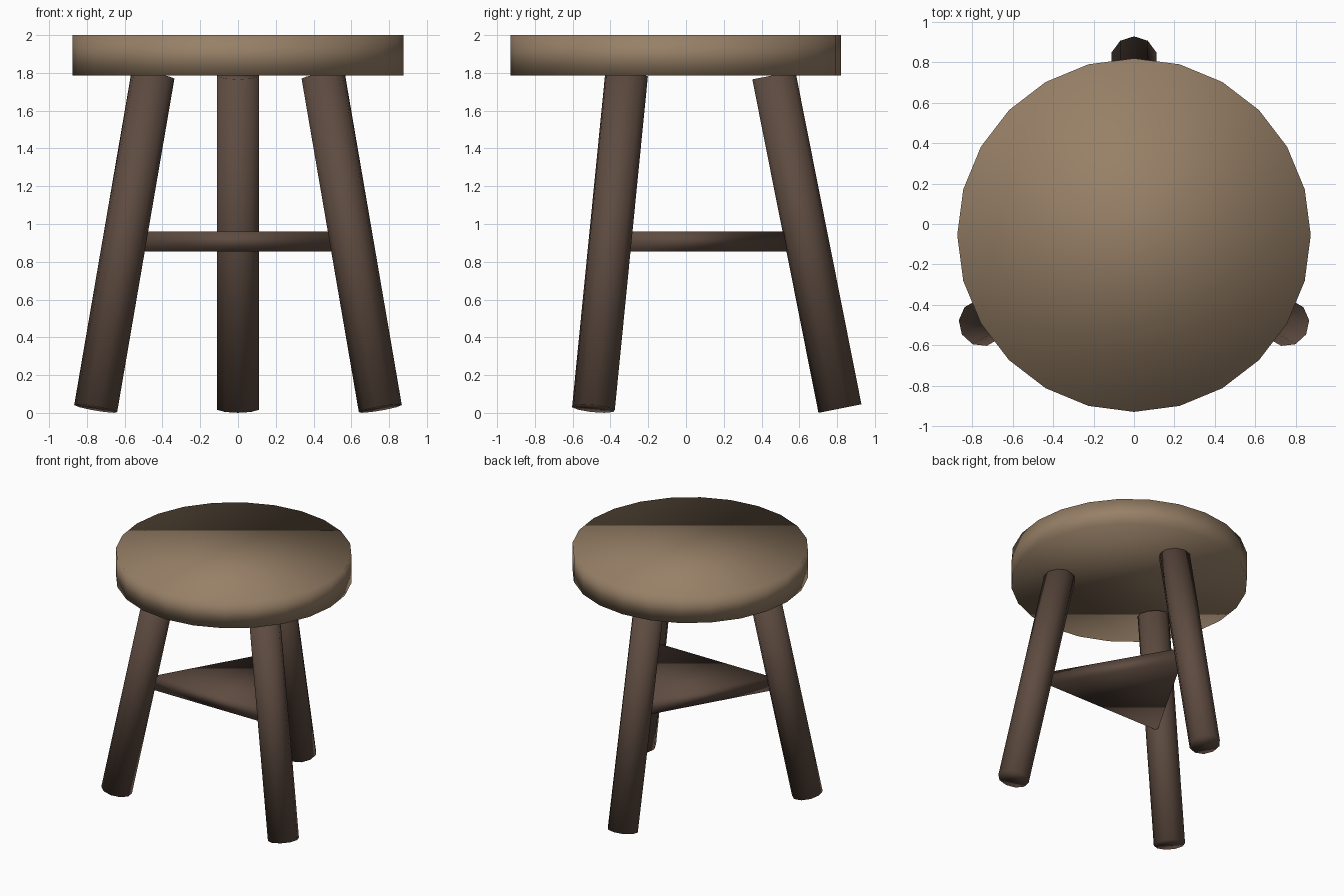
import bpy
from math import sin, cos, atan2, hypot, radians

if "Cube" in bpy.data.objects:
    bpy.data.objects.remove(bpy.data.objects["Cube"], do_unlink=True)

CENTRE_Y = -0.055


def make_material(name, colour):
    mat = bpy.data.materials.new(name)
    mat.use_nodes = True
    mat.diffuse_color = (*colour, 1)
    mat.node_tree.nodes["Principled BSDF"].inputs["Base Color"].default_value = (*colour, 1)
    return mat


def add_prism(name, sides, radius, depth, location, material, rotation=(0, 0, 0)):
    bpy.ops.mesh.primitive_cylinder_add(vertices=sides, radius=radius, depth=depth,
                                        location=location, rotation=rotation)
    obj = bpy.context.object
    obj.name = name
    obj.data.materials.append(material)
    bpy.ops.object.shade_smooth()
    return obj


light_wood = make_material("light_wood", (0.31, 0.215, 0.135))
dark_wood = make_material("dark_wood", (0.11, 0.07, 0.051))

# Round seat
SEAT_BOTTOM, SEAT_TOP = 1.785, 2.0
add_prism("seat", 24, 0.875, SEAT_TOP - SEAT_BOTTOM,
          (0, CENTRE_Y, (SEAT_TOP + SEAT_BOTTOM) / 2), light_wood)

# Three splayed legs, spaced evenly around the seat
FOOT_OUT, FOOT_Z = 0.87, 0.023
HEAD_OUT, HEAD_Z = 0.52, 1.788
run, rise = FOOT_OUT - HEAD_OUT, HEAD_Z - FOOT_Z
middle_out = (FOOT_OUT + HEAD_OUT) / 2
for i, name in enumerate(("back_leg", "front_right_leg", "front_left_leg")):
    turn = radians(120 * i)
    add_prism(name, 10, 0.116, hypot(run, rise),
              (-sin(turn) * middle_out, cos(turn) * middle_out + CENTRE_Y,
               (FOOT_Z + HEAD_Z) / 2),
              dark_wood, (atan2(run, rise), 0, turn))

# Triangular shelf bracing the legs
add_prism("shelf", 3, 0.61, 0.107, (0, CENTRE_Y, 0.908), dark_wood)
